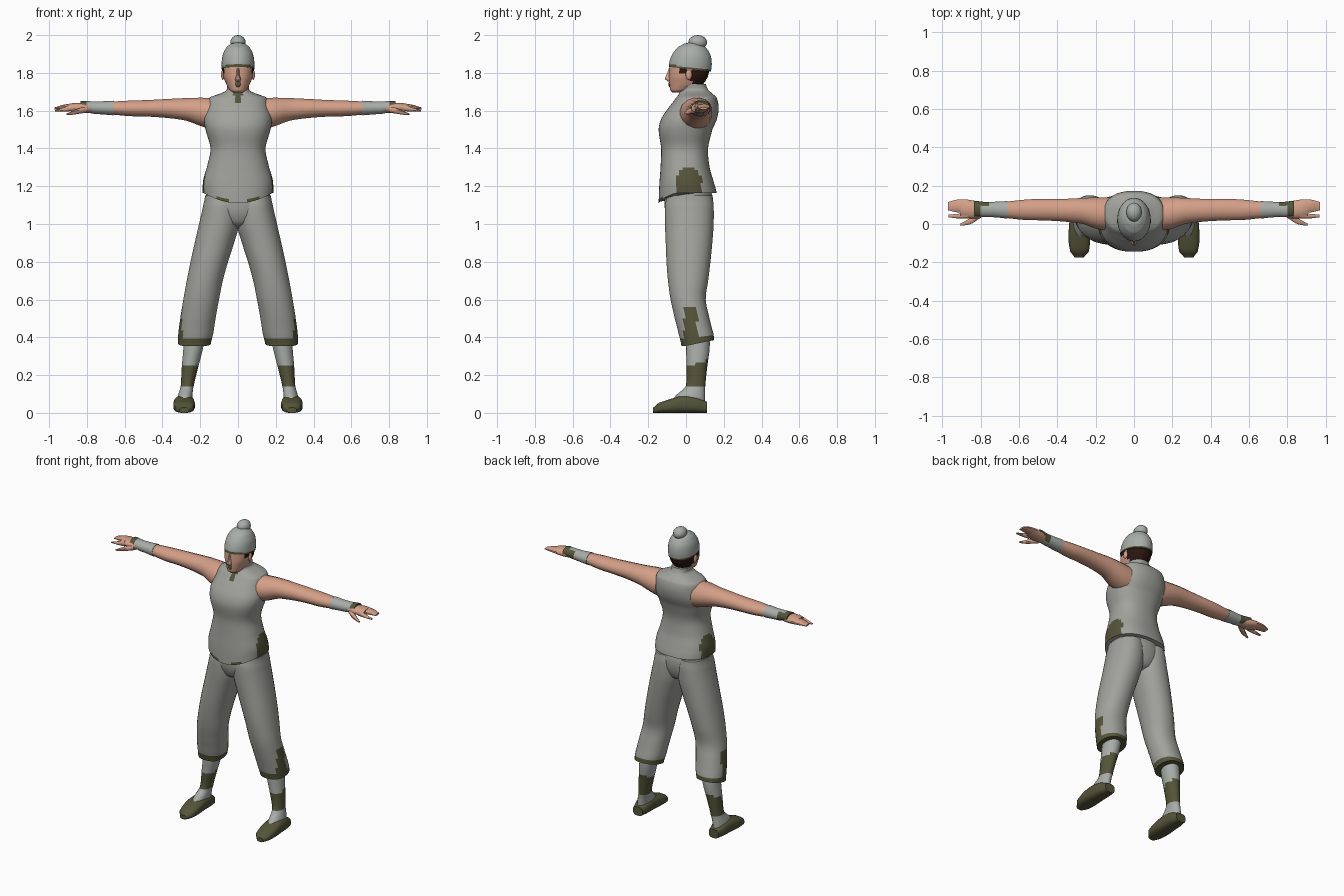
import bpy, bmesh, math
from mathutils import Vector


def material(name, rgb):
    m = bpy.data.materials.new(name)
    m.diffuse_color = (*rgb, 1)
    return m


GREY = material("cloth grey", (0.36, 0.365, 0.335))
PALE = material("pale grey", (0.39, 0.42, 0.395))
OLIVE = material("olive trim", (0.09, 0.09, 0.042))
SKIN = material("skin", (0.66, 0.35, 0.245))
HAIR = material("dark hair", (0.025, 0.008, 0.006))


def smooth_row(rows, i, t):
    """Catmull-Rom blend between section i and i + 1."""
    a, b = rows[max(i - 1, 0)], rows[i]
    c, d = rows[i + 1], rows[min(i + 2, len(rows) - 1)]
    out = [b[0] + (c[0] - b[0]) * t]
    for p, q, r, s in zip(a[1:], b[1:], c[1:], d[1:]):
        out.append(0.5 * (2 * q + (r - p) * t + (2 * p - 5 * q + 4 * r - s) * t * t
                          + (3 * q - p - 3 * r + s) * t ** 3))
    return out


def loft(name, axis, rows, mats, rule=None, n=16, steps=3, power=1.0,
         warp=None, mirror=False, angle=50):
    """Skin oval sections (position, min a, max a, min b, max b) along an axis."""
    secs = [smooth_row(rows, i, k / steps) for i in range(len(rows) - 1) for k in range(steps)]
    secs.append(rows[-1])
    bm = bmesh.new()
    rings = []
    for t, a0, a1, b0, b1 in secs:
        ring = []
        for k in range(n):
            an = 2 * math.pi * (k + 0.5) / n
            c, s = math.cos(an), math.sin(an)
            a = (a0 + a1) / 2 + (a1 - a0) / 2 * math.copysign(abs(c) ** power, c)
            b = (b0 + b1) / 2 + (b1 - b0) / 2 * math.copysign(abs(s) ** power, s)
            p = Vector({"x": (t, a, b), "y": (a, t, b), "z": (a, b, t)}[axis])
            ring.append(bm.verts.new(warp(p) if warp else p))
        rings.append(ring)
    for r, q in zip(rings, rings[1:]):
        for k in range(n):
            j = (k + 1) % n
            bm.faces.new((r[k], r[j], q[j], q[k]))
    bm.faces.new(rings[0])
    bm.faces.new(rings[-1])
    return finish(name, bm, mats, rule, mirror, angle)


def ball(name, center, size, mat, mirror=False, seg=12):
    bm = bmesh.new()
    bmesh.ops.create_uvsphere(bm, u_segments=seg, v_segments=8, radius=1)
    for v in bm.verts:
        v.co = Vector(center) + Vector(size) * v.co
    return finish(name, bm, [mat], None, mirror, 60)


def finish(name, bm, mats, rule, mirror, angle):
    bmesh.ops.recalc_face_normals(bm, faces=bm.faces)
    for f in bm.faces:
        f.material_index = int(rule(f.calc_center_median())) if rule else 0
    me = bpy.data.meshes.new(name)
    bm.to_mesh(me)
    bm.free()
    for m in mats:
        me.materials.append(m)
    ob = bpy.data.objects.new(name, me)
    bpy.context.collection.objects.link(ob)
    bpy.ops.object.select_all(action='DESELECT')
    ob.select_set(True)
    bpy.context.view_layer.objects.active = ob
    bpy.ops.object.shade_smooth_by_angle(angle=math.radians(angle))
    if mirror:
        ob.modifiers.new("mirror", 'MIRROR').use_clip = False
    return ob


# Vectors multiply per component for the ball helper
def scaled(center, size, co):
    return Vector([c + s * v for c, s, v in zip(center, size, co)])


def ball(name, center, size, mat, mirror=False):
    bm = bmesh.new()
    bmesh.ops.create_uvsphere(bm, u_segments=12, v_segments=8, radius=1)
    for v in bm.verts:
        v.co = scaled(center, size, v.co)
    return finish(name, bm, [mat], None, mirror, 60)


# Sleeveless tunic with curved hem, side panels and collar opening
def hem_curve(p):
    w = max(0, min(1, (1.3 - p.z) / 0.19))
    side = min(1, (p.x / 0.18) ** 2 + max(0, p.y) / 0.12)
    return Vector((p.x, p.y, p.z + 0.055 * w * side))


def tunic_rule(p):
    panel = abs(p.x) > 0.09 and p.z < 1.31 - 14 * (p.y - 0.015) ** 2 and abs(p.y - 0.015) < 0.07
    hem = p.y < 0 and abs(p.x) > 0.04 and p.z < 1.125 + 1.2 * p.x ** 2
    keyhole = abs(p.x) < 0.022 and p.y < 0.02 and 1.635 < p.z < 1.70
    return panel or hem or keyhole


loft("tunic", "z", [
    (1.11, -.187, .187, -.145, .162), (1.2, -.185, .185, -.142, .145),
    (1.3, -.165, .165, -.135, .125), (1.4, -.146, .146, -.132, .117),
    (1.5, -.172, .172, -.145, .14), (1.56, -.18, .18, -.13, .165),
    (1.62, -.165, .165, -.09, .173), (1.67, -.15, .15, -.052, .162),
    (1.695, -.085, .085, -.035, .135), (1.71, -.06, .06, -.028, .118),
    (1.74, -.06, .06, -.03, .105)],
    [GREY, OLIVE], tunic_rule, n=48, steps=5, power=0.85, warp=hem_curve)

# Trousers: hips and two flared legs with trimmed cuffs
loft("trouser_hips", "z", [
    (.975, -.03, .03, -.03, .06), (1.0, -.1, .1, -.085, .115), (1.06, -.18, .18, -.11, .14),
    (1.13, -.175, .175, -.115, .145), (1.19, -.165, .165, -.11, .13)], [GREY], n=24)


def cuff(p):
    w = max(0, min(1, (0.45 - p.z) / 0.1))
    return Vector((p.x, p.y, p.z + w * 0.03 * max(0, p.y / 0.14)))


loft("trouser_leg", "z", [
    (.355, .143, .318, -.025, .15), (.42, .13, .316, -.04, .143), (.5, .118, .306, -.06, .125),
    (.6, .1, .29, -.082, .105), (.7, .08, .272, -.096, .118), (.8, .052, .252, -.104, .13),
    (.9, .02, .23, -.108, .14), (1.0, -.008, .207, -.112, .147), (1.1, -.01, .185, -.112, .147),
    (1.15, 0, .175, -.1, .14)], [GREY, OLIVE],
    lambda p: p.z < .392 + .12 * max(0, p.y) or (p.x > .25 and abs(p.y - .025) < .036 and p.z < .56),
    n=28, steps=5, power=0.92, warp=cuff, mirror=True)

# Wrapped shins, with a slanted dark band
loft("shin_wrap", "z", [
    (.05, .24, .325, -.085, .1), (.09, .24, .318, -.055, .1), (.14, .234, .304, -.002, .102),
    (.25, .208, .298, .003, .113), (.34, .185, .29, .0, .125), (.42, .17, .285, .0, .125)],
    [PALE, OLIVE], lambda p: .14 < p.z < .24 + .35 * p.y, n=18, steps=5, mirror=True)

# Soft shoes
loft("shoe", "y", [
    (-.175, .262, .31, 0, .028), (-.145, .236, .333, 0, .053), (-.08, .228, .343, 0, .075),
    (-.01, .23, .34, 0, .092), (.06, .234, .333, 0, .082), (.11, .246, .318, 0, .06)],
    [OLIVE], n=16, power=0.7, mirror=True)

# Arms, wrist wraps and hands
loft("arm", "x", [
    (.13, -.035, .14, 1.5, 1.668), (.19, -.028, .14, 1.515, 1.67), (.27, .0, .137, 1.545, 1.668),
    (.37, .012, .132, 1.56, 1.663), (.48, .018, .132, 1.568, 1.657), (.57, .02, .128, 1.57, 1.654),
    (.68, .032, .116, 1.58, 1.648), (.78, .04, .108, 1.588, 1.642)],
    [SKIN], n=16, mirror=True)
loft("wrist_wrap", "x", [
    (.66, .028, .12, 1.575, 1.653), (.72, .034, .117, 1.58, 1.65),
    (.77, .036, .115, 1.584, 1.65), (.835, .038, .122, 1.602, 1.652)],
    [PALE, OLIVE], lambda p: p.x > .80 or (p.x > .76 and p.y > .09),
    n=20, steps=4, mirror=True)
loft("palm", "x", [
    (.77, .04, .108, 1.588, 1.642), (.83, .026, .122, 1.588, 1.642), (.88, .03, .13, 1.595, 1.64),
    (.905, .04, .13, 1.6, 1.635)], [SKIN], n=12, mirror=True)
loft("fingers", "x", [
    (.88, .055, .13, 1.598, 1.638), (.93, .06, .128, 1.603, 1.63), (.972, .07, .116, 1.606, 1.617)],
    [SKIN], n=10, mirror=True)
loft("index_finger", "x", [
    (.87, .028, .06, 1.596, 1.636), (.92, .028, .054, 1.595, 1.618), (.968, .034, .05, 1.594, 1.604)],
    [SKIN], n=8, mirror=True)
loft("thumb", "x", [
    (.80, .03, .07, 1.588, 1.625), (.845, .002, .04, 1.582, 1.612), (.88, -.007, .018, 1.577, 1.598),
    (.907, -.01, .004, 1.576, 1.586)], [SKIN], n=8, mirror=True)

# Neck and head, with dark hair at the nape and temples
loft("neck", "z", [(1.68, -.05, .05, -.015, .09), (1.78, -.05, .05, -.015, .09)], [SKIN], n=16)


def head_rule(p):
    return (p.y > .03 and p.z > 1.735) or (-.035 < p.y < -.002 and p.z > 1.79)


loft("head", "z", [
    (1.695, -.022, .022, -.072, -.03), (1.706, -.042, .042, -.083, .02),
    (1.735, -.06, .06, -.088, .085), (1.78, -.078, .078, -.09, .116),
    (1.85, -.083, .083, -.086, .128)], [SKIN, HAIR], head_rule, n=32, steps=4, power=0.92)
loft("nose", "z", [
    (1.755, -.014, .014, -.098, -.07), (1.768, -.016, .016, -.114, -.07),
    (1.785, -.01, .01, -.106, -.07), (1.825, -.007, .007, -.092, -.07)], [SKIN], n=8)
ball("ear", (.08, .015, 1.79), (.01, .017, .027), SKIN, mirror=True)
ball("mouth_patch", (0, -.0865, 1.74), (.017, .006, .015), OLIVE)


# Close cap with trimmed rim, topped by a round bun
def cap_tilt(p):
    w = max(0, min(1, (1.88 - p.z) / 0.06))
    return Vector((p.x, p.y, p.z - w * 0.14 * (p.y + 0.09)))


loft("cap", "z", [
    (1.832, -.087, .087, -.091, .133), (1.86, -.087, .087, -.088, .137),
    (1.9, -.08, .08, -.072, .128), (1.935, -.062, .062, -.045, .105),
    (1.955, -.038, .038, -.01, .07), (1.962, -.01, .01, .02, .04)],
    [PALE, OLIVE], lambda p: p.z + .14 * (p.y + .09) < 1.845, n=32, steps=4, warp=cap_tilt)
ball("bun", (0, .062, 1.962), (.041, .05, .038), PALE)
